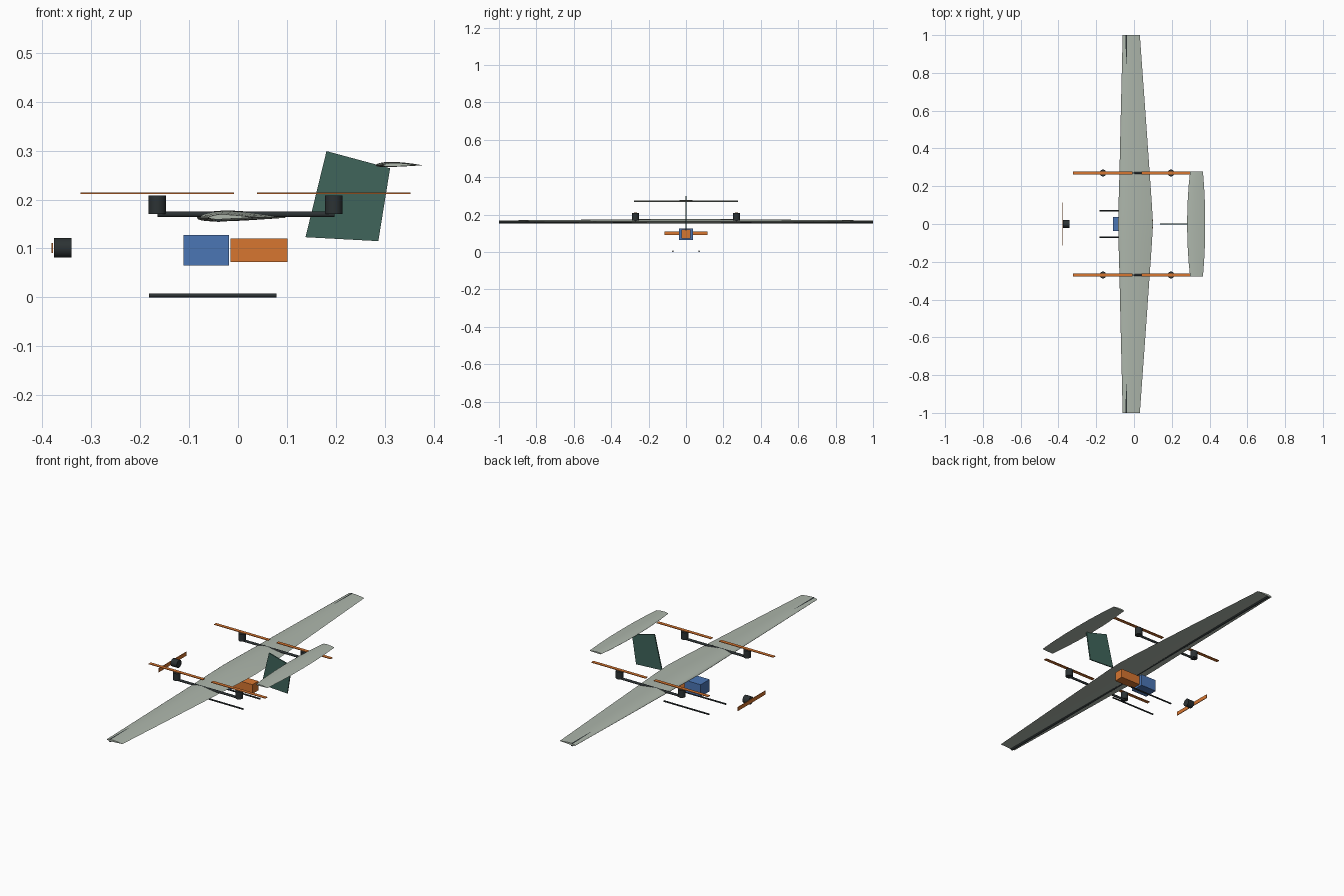
import bpy, bmesh, math
from mathutils import Vector, Matrix

if "Cube" in bpy.data.objects:
    bpy.data.objects.remove(bpy.data.objects["Cube"])


def material(name, rgb):
    m = bpy.data.materials.new(name)
    m.diffuse_color = (*rgb, 1)
    m.use_nodes = True
    m.node_tree.nodes["Principled BSDF"].inputs["Base Color"].default_value = m.diffuse_color
    return m


SKIN = material("pale_skin", (0.42, 0.47, 0.41))
GREEN = material("fin_green", (0.05, 0.13, 0.105))
DARK = material("carbon", (0.025, 0.032, 0.034))
ORANGE = material("orange", (0.68, 0.18, 0.03))
BLUE = material("blue", (0.07, 0.18, 0.46))


def finish(bm, name, mat, smooth=False):
    bmesh.ops.recalc_face_normals(bm, faces=bm.faces)
    me = bpy.data.meshes.new(name)
    bm.to_mesh(me)
    bm.free()
    me.materials.append(mat)
    ob = bpy.data.objects.new(name, me)
    bpy.context.collection.objects.link(ob)
    if smooth:
        bpy.ops.object.select_all(action='DESELECT')
        ob.select_set(True)
        bpy.context.view_layer.objects.active = ob
        bpy.ops.object.shade_smooth_by_angle(angle=math.radians(35))
    return ob


def box(name, lo, hi, mat):
    lo, hi = Vector(lo), Vector(hi)
    bm = bmesh.new()
    bmesh.ops.create_cube(bm, size=1, matrix=Matrix.Translation((lo + hi) / 2)
                          @ Matrix.Diagonal((*(hi - lo), 1)))
    return finish(bm, name, mat)


def rod(name, a, b, r, mat, sides=24):
    a, b = Vector(a), Vector(b)
    rot = (b - a).to_track_quat('Z', 'Y').to_matrix().to_4x4()
    bm = bmesh.new()
    bmesh.ops.create_cone(bm, cap_ends=True, segments=sides, radius1=r, radius2=r,
                          depth=(b - a).length, matrix=Matrix.Translation((a + b) / 2) @ rot)
    return finish(bm, name, mat, True)


def airfoil(t, m, n=14):
    """Unit-chord cambered section, trailing edge over the top and back."""
    def point(x, side):
        yt = 5 * t * (0.2969 * x ** .5 - 0.126 * x - 0.3516 * x ** 2 + 0.2843 * x ** 3 - 0.1036 * x ** 4)
        p = 0.4
        yc = m / p ** 2 * (2 * p * x - x * x) if x < p else m / (1 - p) ** 2 * (1 - 2 * p + 2 * p * x - x * x)
        return x, yc + side * yt
    xs = [(1 - math.cos(math.pi * i / n)) / 2 for i in range(n + 1)]
    return [point(x, 1) for x in reversed(xs)] + [point(x, -1) for x in xs[1:-1]]


def loft(name, stations, z, m, mat):
    """Symmetric wing from half-span stations (y, leading x, trailing x, thickness)."""
    full = [(-y, a, b, t) for y, a, b, t in reversed(stations[1:])] + stations
    bm = bmesh.new()
    rings = [[bm.verts.new((a + u * (b - a), y, z + v * (b - a))) for u, v in airfoil(t, m)]
             for y, a, b, t in full]
    n = len(rings[0])
    for r, s in zip(rings, rings[1:]):
        for i in range(n):
            bm.faces.new((r[i], r[(i + 1) % n], s[(i + 1) % n], s[i]))
    bm.faces.new(rings[0])
    bm.faces.new(rings[-1])
    return finish(bm, name, mat, True)


# Wing, tailplane and the spar through the wing
loft("wing", [(0, -.084, .1, .12), (.1, -.082, .095, .12), (.27, -.077, .083, .117),
              (.5, -.072, .067, .11), (.75, -.066, .049, .105), (1, -.06, .031, .1)], .163, .02, SKIN)
loft("tailplane", [(0, .281, .377, .11), (.1, .283, .376, .11), (.2, .289, .371, .11),
                   (.277, .297, .365, .11)], .27, .02, SKIN)
rod("wing_spar", (-.04, -1, .162), (-.04, 1, .162), .008, DARK)

# Swept fin plate
bm = bmesh.new()
corners = [(.181, .299), (.311, .264), (.287, .115), (.138, .123)]
a, b = [[bm.verts.new((x, y, z)) for x, z in corners] for y in (-.003, .003)]
bm.faces.new(a)
bm.faces.new(b)
for i in range(4):
    j = (i + 1) % 4
    bm.faces.new((a[i], a[j], b[j], b[i]))
finish(bm, "fin", GREEN)

# Lift booms with motors and propellers, and landing skids, on both sides
for side, s in (("left", -1), ("right", 1)):
    y = .27 * s
    rod(f"{side}_boom", (-.165, y, .17), (.197, y, .17), .006, DARK)
    for end, x in (("front", -.165), ("rear", .196)):
        rod(f"{side}_{end}_lift_motor", (x, y, .17), (x, y, .208), .018, DARK)
        box(f"{side}_{end}_lift_propeller", (x - .157, y - .009, .211), (x + .157, y + .009, .214), ORANGE)
    rod(f"{side}_skid", (-.182, .07 * s, .004), (.079, .07 * s, .004), .004, DARK)

# Nose motor and propeller
rod("nose_motor", (-.376, 0, .101), (-.341, 0, .101), .02, DARK)
box("nose_propeller", (-.381, -.115, .091), (-.378, .115, .111), ORANGE)

# Battery and payload boxes
box("battery", (-.111, -.037, .065), (-.018, .037, .127), BLUE)
box("payload", (-.015, -.025, .072), (.101, .025, .12), ORANGE)
